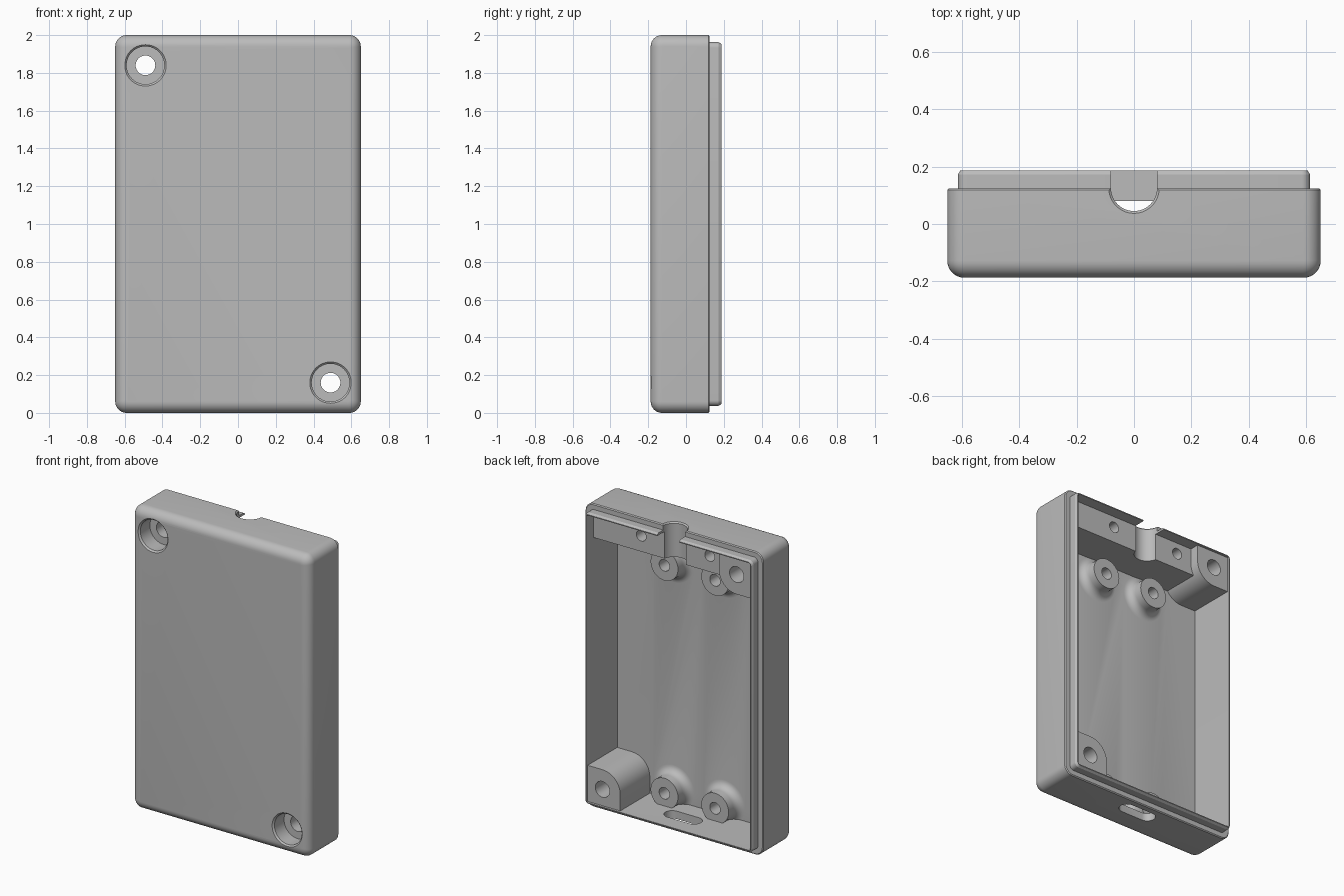
import bpy, bmesh
from math import sin, cos, pi

cube = bpy.data.objects.get("Cube")
if cube:
    bpy.data.objects.remove(cube, do_unlink=True)

grey = bpy.data.materials.new("plain grey")
grey.use_nodes = True
COLOUR = (0.5, 0.5, 0.5, 1)
grey.diffuse_color = COLOUR
grey.node_tree.nodes["Principled BSDF"].inputs["Base Color"].default_value = COLOUR


def loft(name, rings):
    """Closed solid through rings of equal point count."""
    bm = bmesh.new()
    loops = [[bm.verts.new(p) for p in ring] for ring in rings]
    n = len(loops[0])
    for a, b in zip(loops, loops[1:]):
        for i in range(n):
            j = (i + 1) % n
            bm.faces.new((a[i], a[j], b[j], b[i]))
    bm.faces.new(loops[0])
    bm.faces.new(loops[-1])
    bmesh.ops.recalc_face_normals(bm, faces=bm.faces)
    mesh = bpy.data.meshes.new(name)
    bm.to_mesh(mesh)
    bm.free()
    mesh.materials.append(grey)
    obj = bpy.data.objects.new(name, mesh)
    bpy.context.collection.objects.link(obj)
    return obj


def rounded(x0, x1, z0, z1, radii, n=8):
    """Rectangle outline with one radius per corner, from upper right."""
    pts = []
    corners = ((x1, z1, -1, -1), (x0, z1, 1, -1), (x0, z0, 1, 1), (x1, z0, -1, 1))
    for k, ((x, z, sx, sz), r) in enumerate(zip(corners, radii)):
        for i in range(n + 1):
            a = (k + i / n) * pi / 2
            pts.append((x + sx * r + r * cos(a), z + sz * r + r * sin(a)))
    return pts


def case_ring(inset, y, r):
    outline = rounded(-0.65 + inset, 0.65 - inset, inset, 2 - inset, [r] * 4)
    return [(x, y, z) for x, z in outline]


def box(name, x0, x1, y0, y1, z0, z1):
    return loft(name, [[(x0, y, z0), (x1, y, z0), (x1, y, z1), (x0, y, z1)]
                       for y in (y0, y1)])


def turned(name, x, z, profile, n=40):
    """Solid turned about an axis along y; profile is (radius, y)."""
    return loft(name, [[(x + r * cos(2 * pi * i / n), y, z + r * sin(2 * pi * i / n))
                        for i in range(n)] for r, y in profile])


def combine(target, tool, operation):
    mod = target.modifiers.new(tool.name, "BOOLEAN")
    mod.operation, mod.solver, mod.object = operation, "EXACT", tool
    bpy.context.view_layer.objects.active = target
    bpy.ops.object.modifier_apply(modifier=mod.name)
    bpy.data.objects.remove(tool, do_unlink=True)


# Shell: rounded front, stepped rim, chamfered lip, then the cavity
FRONT, FLOOR, RIM, LIP, R = -0.187, -0.137, 0.124, 0.187, 0.06
rings = []
for i in range(9):
    a = i / 8 * pi / 2
    rings.append(case_ring(R * (1 - sin(a)), FRONT + R * (1 - cos(a)),
                           0.008 + (R - 0.008) * sin(a)))
rings += [case_ring(*s) for s in (
    (0.0, RIM - 0.006, R), (0.006, RIM, 0.054), (0.037, RIM, 0.03),
    (0.037, LIP - 0.015, 0.03), (0.046, LIP, 0.022),
    (0.052, LIP, 0.004), (0.052, FLOOR, 0.004))]
case = loft("case_shell", rings)

# Block across the top of the cavity
combine(case, box("top_block", -0.62, 0.62, -0.16, 0.11, 1.77, 1.965), "UNION")

# Corner screw bosses, rounded toward the middle
B = 0.13
for s in (-1, 1):
    outline = rounded(-B, 0.114, -B, 0.114, [0.002, 0.002, B, 0.002])
    boss = loft("corner_boss", [[(s * (0.49 + u), y, 1 - s * (0.84 + v)) for u, v in outline]
                                for y in (-0.16, 0.172)])
    combine(case, boss, "UNION")

# Flared standoffs on the floor
for x in (-0.185, 0.185):
    for z in (0.135, 1.64):
        flare = [(0.1 + 0.05 * (1 - sin(a)), FLOOR + 0.05 * (1 - cos(a)))
                 for a in (i / 6 * pi / 2 for i in range(7))]
        post = turned("standoff", x, z, [(0.15, -0.16)] + flare + [(0.1, -0.038)])
        combine(post, box("trim", -0.6, 0.6, -0.3, 0.3, 0.03, 1.9), "INTERSECT")
        combine(case, post, "UNION")
        hole = turned("standoff_hole", x, z, [(0.038, -0.13), (0.038, 0)])
        combine(case, hole, "DIFFERENCE")

# Pilot holes in the top block
for x in (-0.25, 0.25):
    hole = turned("pilot_hole", x, 1.875, [(0.036, -0.08), (0.036, 0.15)])
    combine(case, hole, "DIFFERENCE")

# Counterbored screw holes through the bosses
for s in (-1, 1):
    hole = turned("screw_hole", s * 0.49, 1 - s * 0.84,
                  [(0.12, FRONT - 0.01), (0.1, FRONT + 0.01), (0.1, FRONT + 0.11),
                   (0.052, FRONT + 0.11), (0.052, 0.25)])
    combine(case, hole, "DIFFERENCE")


# Cable notch in the top wall, open to the back
def notch_ring(r, z, n=24):
    arc = [(r * cos(pi + pi * i / n), 0.125 + r * sin(pi + pi * i / n), z)
           for i in range(n + 1)]
    return arc + [(r, 0.25, z), (-r, 0.25, z)]


notch = loft("cable_notch", [notch_ring(0.08, 1.7), notch_ring(0.08, 1.992),
                             notch_ring(0.098, 2.01)])
combine(case, notch, "DIFFERENCE")

# Slot in the bottom wall
slot_outline = rounded(-0.13, 0.13, -0.02, 0.08, [0.0499] * 4)
slot = loft("bottom_slot", [[(x, y, z) for x, y in slot_outline] for z in (-0.05, 0.1)])
combine(case, slot, "DIFFERENCE")

# Smooth shading with crisp edges
bpy.ops.object.select_all(action="DESELECT")
case.select_set(True)
bpy.context.view_layer.objects.active = case
bpy.ops.object.shade_smooth_by_angle(angle=pi / 6)
